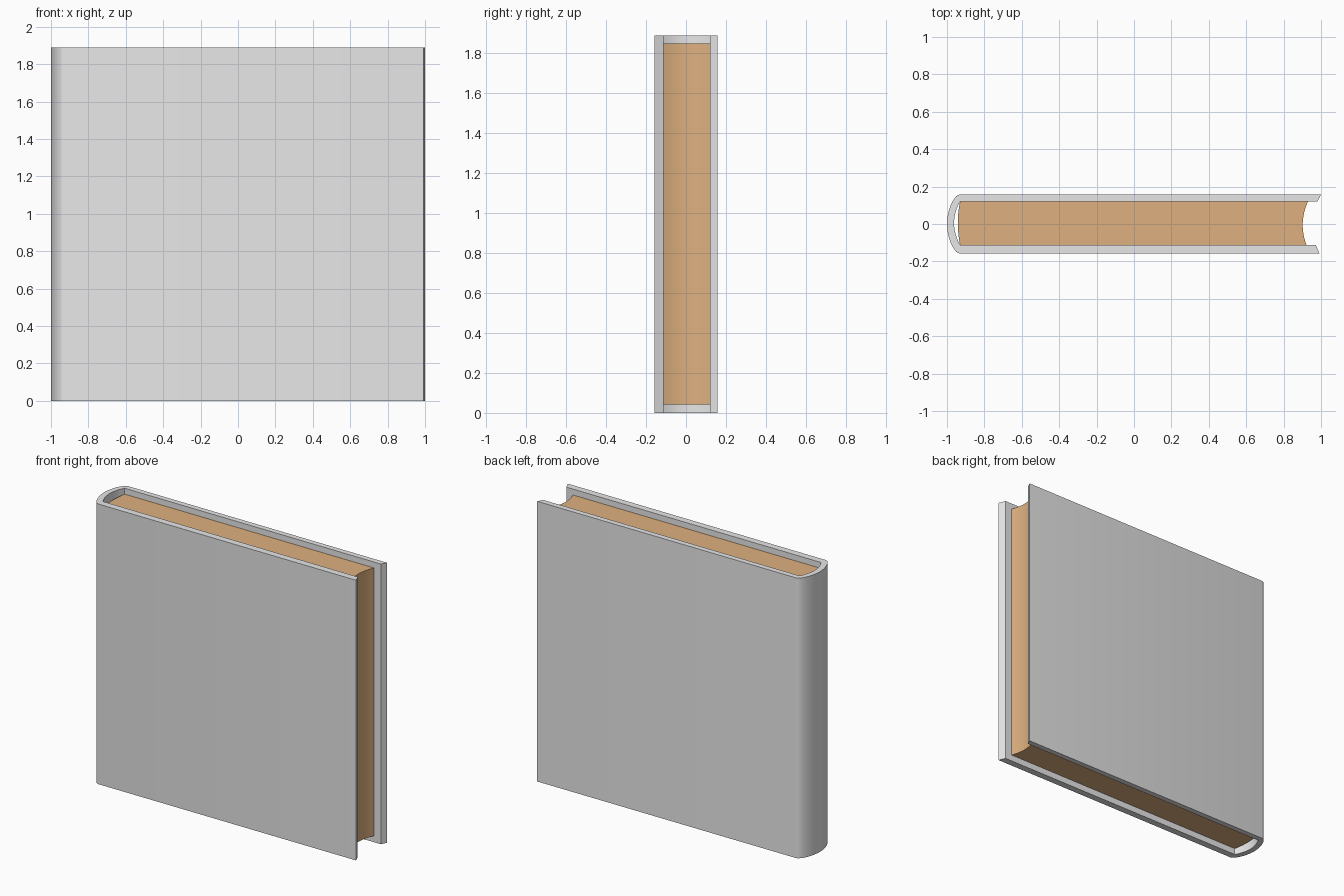
import bpy, bmesh, math

if "Cube" in bpy.data.objects:
    bpy.data.objects.remove(bpy.data.objects["Cube"])


def material(name, rgb):
    m = bpy.data.materials.new(name)
    m.diffuse_color = (*rgb, 1.0)
    m.use_nodes = True
    m.node_tree.nodes["Principled BSDF"].inputs["Base Color"].default_value = m.diffuse_color
    return m


def bezier(p0, p1, p2, p3, n=10):
    pts = []
    for i in range(n + 1):
        t = i / n
        s = 1 - t
        w = (s**3, 3 * s * s * t, 3 * s * t * t, t**3)
        pts.append(tuple(sum(k * p[a] for k, p in zip(w, (p0, p1, p2, p3)))
                         for a in (0, 1)))
    return pts


def bow(a, b, mid_x, n=12):
    """Shallow arc from a to b passing through mid_x at its middle."""
    pts = []
    for i in range(n + 1):
        t = i / n
        base = a[0] + (b[0] - a[0]) * t
        depth = mid_x - (a[0] + b[0]) / 2
        pts.append((base + depth * 4 * t * (1 - t), a[1] + (b[1] - a[1]) * t))
    return pts


def prism(name, outline, z0, z1, mat):
    """Upright solid with the given plan outline."""
    bm = bmesh.new()
    face = bm.faces.new([bm.verts.new((x, y, z0)) for x, y in outline])
    ext = bmesh.ops.extrude_face_region(bm, geom=[face], use_keep_orig=True)
    for v in ext["geom"]:
        if isinstance(v, bmesh.types.BMVert):
            v.co.z = z1
    bmesh.ops.recalc_face_normals(bm, faces=bm.faces)
    me = bpy.data.meshes.new(name)
    bm.to_mesh(me)
    bm.free()
    me.materials.append(mat)
    ob = bpy.data.objects.new(name, me)
    bpy.context.collection.objects.link(ob)
    bpy.ops.object.select_all(action='DESELECT')
    bpy.context.view_layer.objects.active = ob
    ob.select_set(True)
    bpy.ops.object.shade_smooth_by_angle(angle=math.radians(30))
    return ob


grey = material("cover grey", (0.8, 0.8, 0.8))
tan = material("page tan", (0.727, 0.434, 0.212))

# cover: two boards joined by a rounded spine, open at the fore edge
BACK, FRONT = 0.121, -0.112        # inner faces of the boards
OUT = 0.158
half = bezier((-0.93, OUT), (-0.965, OUT), (-1.0, 0.07), (-1.0, 0.0))
spine_out = half + [(x, -y) for x, y in reversed(half[:-1])]
spine_in = bow((-0.93, FRONT), (-0.93, BACK), -0.962)
cover = [(1.0, OUT)] + spine_out + [(0.992, -OUT), (0.972, FRONT)] \
    + spine_in + [(0.981, BACK)]
prism("cover", cover, 0.0, 1.89, grey)

# page block: rounded at the spine, hollow at the fore edge
pages = bow((-0.93, BACK), (-0.93, FRONT), -0.942) \
    + bow((0.922, FRONT), (0.93, BACK), 0.902)
prism("pages", pages, 0.043, 1.85, tan)
